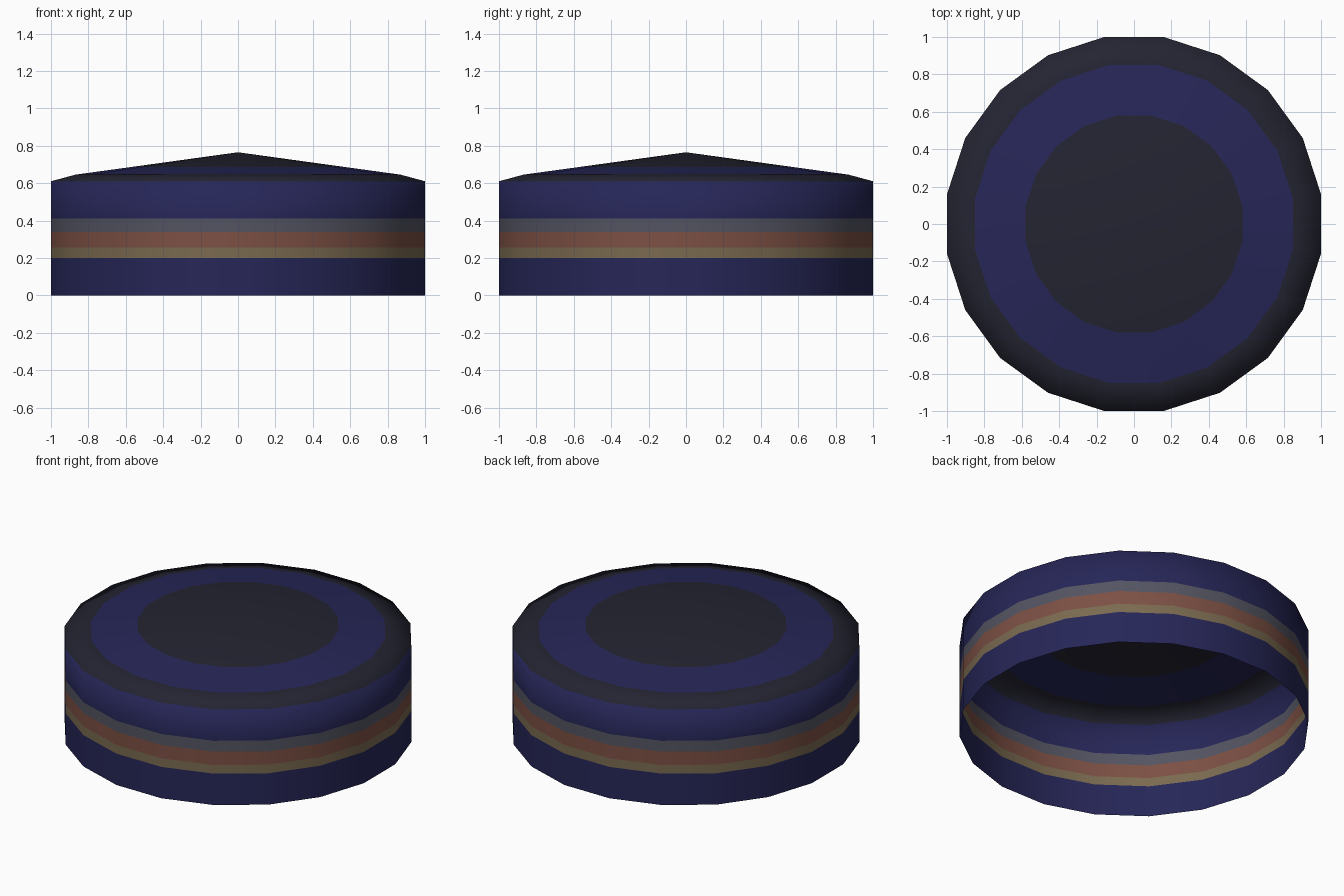
import bpy, bmesh, math

if "Cube" in bpy.data.objects:
    bpy.data.objects.remove(bpy.data.objects["Cube"])


def srgb(r, g, b):
    def lin(c):
        c /= 255
        return c / 12.92 if c <= 0.04045 else ((c + 0.055) / 1.055) ** 2.4
    return (lin(r), lin(g), lin(b), 1.0)


COLOURS = [
    ("navy blue", (38, 38, 88)),
    ("khaki", (122, 106, 80)),
    ("rust red", (124, 80, 68)),
    ("slate grey", (84, 84, 98)),
    ("charcoal", (36, 36, 50)),
]
SIDES = 20
NAVY, KHAKI, RUST, GREY, CHARCOAL = range(5)

# Profile rings from the open bottom up: (apothem, height, colour of band above)
RINGS = [
    (1.00, 0.00, NAVY),
    (1.00, 0.20, KHAKI),
    (1.00, 0.255, RUST),
    (1.00, 0.34, GREY),
    (1.00, 0.41, NAVY),
    (1.00, 0.61, CHARCOAL),
    (0.87, 0.645, CHARCOAL),
    (0.85, 0.648, NAVY),
    (0.58, 0.685, CHARCOAL),
]
APEX = 0.765

bm = bmesh.new()
loops = []
for apothem, z, _ in RINGS:
    r = apothem / math.cos(math.pi / SIDES)
    angles = [(i + 0.5) * math.tau / SIDES for i in range(SIDES)]
    loops.append([bm.verts.new((r * math.cos(a), r * math.sin(a), z)) for a in angles])
tip = bm.verts.new((0, 0, APEX))

# Bands and the shallow cone cap, open underneath
for k, (_, _, colour) in enumerate(RINGS):
    for i in range(SIDES):
        j = (i + 1) % SIDES
        low = loops[k]
        if k + 1 < len(loops):
            up = loops[k + 1]
            face = bm.faces.new((low[i], low[j], up[j], up[i]))
        else:
            face = bm.faces.new((low[i], low[j], tip))
        face.material_index = colour
        face.smooth = True

mesh = bpy.data.meshes.new("striped_lid")
bm.to_mesh(mesh)
bm.free()
for name, rgb in COLOURS:
    mat = bpy.data.materials.new(name)
    mat.diffuse_color = srgb(*rgb)
    mat.use_nodes = True
    mat.node_tree.nodes["Principled BSDF"].inputs["Base Color"].default_value = mat.diffuse_color
    mesh.materials.append(mat)
lid = bpy.data.objects.new("striped_lid", mesh)
bpy.context.collection.objects.link(lid)
